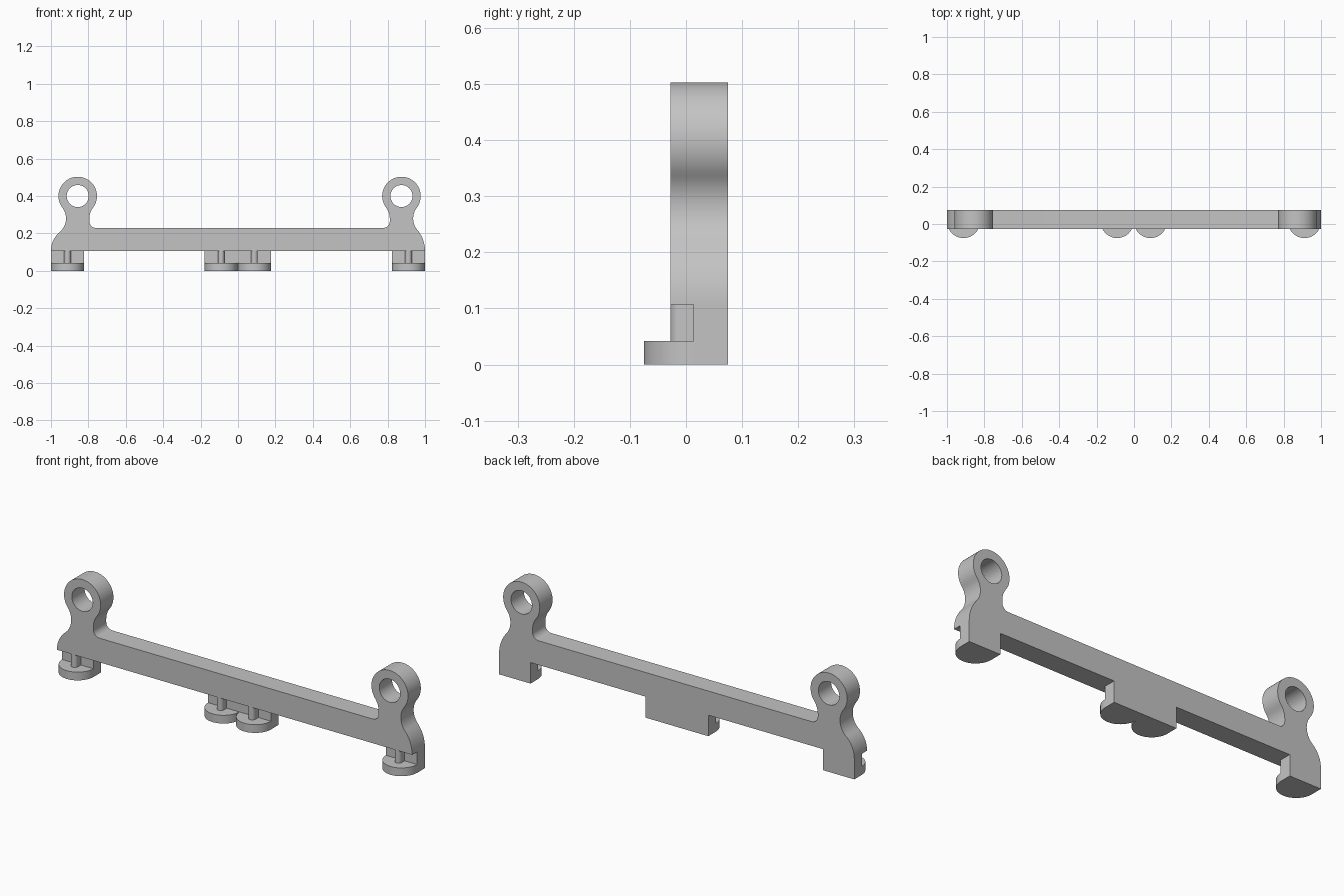
import bpy, bmesh
from math import sin, cos, pi, atan2, sqrt, hypot
from mathutils import Matrix

if "Cube" in bpy.data.objects:
    bpy.data.objects.remove(bpy.data.objects["Cube"])

grey = bpy.data.materials.new("plain grey")
grey.use_nodes = True
colour = (0.55, 0.55, 0.55, 1)
grey.diffuse_color = colour
grey.node_tree.nodes["Principled BSDF"].inputs["Base Color"].default_value = colour

FRONT, BACK, STEP = -0.028, 0.075, 0.013    # depths of bar front, bar back, foot block front
BOTTOM, TOP, PAD = 0.107, 0.23, 0.042       # heights of bar underside, bar top, pad top
RING_Z, RING_R, HOLE_R = 0.4, 0.103, 0.059
NECK_Z, NECK_HALF, FILLET = 0.28, 0.0625, 0.034
PAD_R, PIN_R = 0.088, 0.0175


def arc(cx, cy, r, start, end, n=16):
    return [(cx + r * cos(start + (end - start) * i / n),
             cy + r * sin(start + (end - start) * i / n)) for i in range(n + 1)]


def extrude(name, outlines, low, high, upright=False):
    """Fill outlines (inner ones become holes) and give them thickness."""
    curve = bpy.data.curves.new(name, 'CURVE')
    curve.dimensions, curve.fill_mode = '2D', 'BOTH'
    curve.extrude = (high - low) / 2
    for pts in outlines:
        spline = curve.splines.new('POLY')
        spline.points.add(len(pts) - 1)
        for p, (x, y) in zip(spline.points, pts):
            p.co = (x, y, 0, 1)
        spline.use_cyclic_u = True
    temp = bpy.data.objects.new(name + " outline", curve)
    mesh = bpy.data.meshes.new_from_object(temp)
    bpy.data.objects.remove(temp)
    mid = (low + high) / 2
    move = Matrix.Translation((0, mid, 0) if upright else (0, 0, mid))
    if upright:
        move = move @ Matrix.Rotation(pi / 2, 4, 'X')
    bm = bmesh.new()
    bm.from_mesh(mesh)
    bmesh.ops.remove_doubles(bm, verts=bm.verts, dist=0.0001)
    bmesh.ops.transform(bm, matrix=move, verts=bm.verts)
    bmesh.ops.recalc_face_normals(bm, faces=bm.faces)
    bm.to_mesh(mesh)
    bm.free()
    mesh.name = name
    mesh.materials.clear()
    mesh.materials.append(grey)
    obj = bpy.data.objects.new(name, mesh)
    bpy.context.collection.objects.link(obj)
    bpy.ops.object.select_all(action='DESELECT')
    obj.select_set(True)
    bpy.context.view_layer.objects.active = obj
    bpy.ops.object.shade_smooth_by_angle(angle=pi / 6)
    return obj


def end_profile(cx):
    """Right-hand end outline, from the outer base over the ring to the bar top."""
    drop = RING_Z - NECK_Z
    # neck arc tangent to the ring
    r = (NECK_HALF ** 2 + drop ** 2 - RING_R ** 2) / (2 * (RING_R - NECK_HALF))
    neck_x = cx + NECK_HALF + r
    # shoulder arc tangent to the neck arc and upright at the outer end
    k, rise = neck_x - 1, NECK_Z - BOTTOM
    big = (k * k + rise * rise - r * r) / (2 * (r - k))
    a = atan2(rise, neck_x - (1 - big))
    b = atan2(drop, NECK_HALF + r)
    pts = arc(1 - big, BOTTOM, big, 0, a)
    pts += arc(neck_x, NECK_Z, r, a + pi, pi - b)[1:]
    pts += arc(cx, RING_Z, RING_R, -b, pi + b, 48)[1:]
    pts += arc(2 * cx - neck_x, NECK_Z, r, b, 0, 10)[1:]
    pts += arc(cx - NECK_HALF - FILLET, TOP + FILLET, FILLET, 0, -pi / 2, 10)
    return pts


# Bar with a ringed lug at each end
RIGHT_RING, LEFT_RING = 0.857, 0.874
left_end = end_profile(LEFT_RING)
right_end = [(-x, z) for x, z in reversed(end_profile(RIGHT_RING))]
holes = [arc(x, RING_Z, HOLE_R, 0, 2 * pi, 48)[:-1] for x in (-RIGHT_RING, LEFT_RING)]
extrude("bar_with_lugs", [left_end + right_end] + holes, FRONT, BACK, upright=True)

# Blocks under the bar
for name, x0, x1 in (("right_foot_block", -1, -0.823),
                     ("middle_foot_block", -0.178, 0.176),
                     ("left_foot_block", 0.823, 1)):
    extrude(name, [[(x0, STEP), (x1, STEP), (x1, BACK), (x0, BACK)]], 0, BOTTOM)

# Half-round pads, each with a round-fronted pin up to the bar
for name, x in (("right", -0.9115), ("middle_right", -0.09),
                ("middle_left", 0.088), ("left", 0.9115)):
    extrude(name + "_pad", [arc(x, STEP, PAD_R, pi, 2 * pi, 32)], 0, PAD)
    pin = arc(x, FRONT + PIN_R, PIN_R, pi, 2 * pi, 12)
    extrude(name + "_pin", [pin + [(x + PIN_R, STEP), (x - PIN_R, STEP)]], PAD, BOTTOM)
